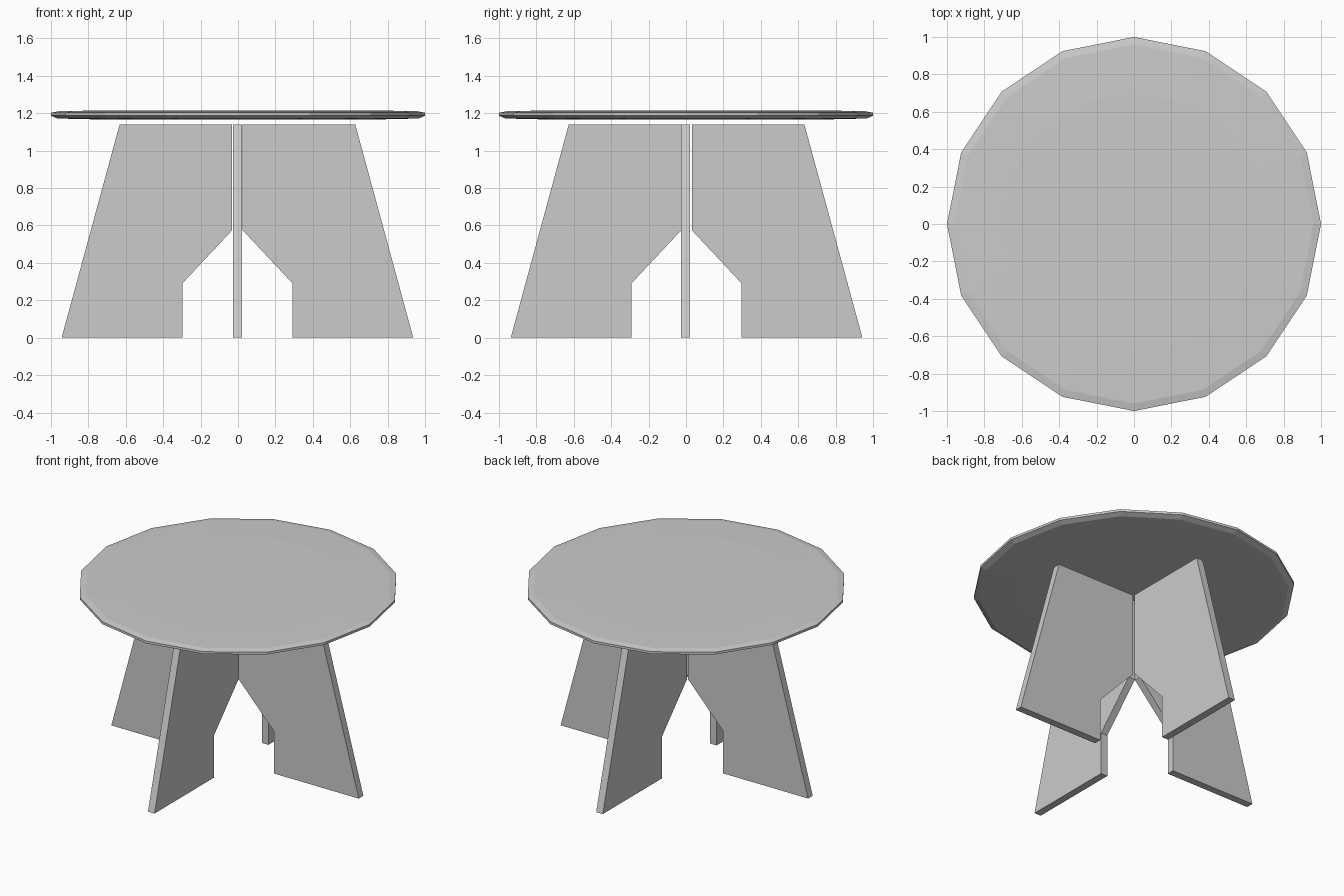
import bpy, bmesh, math

if "Cube" in bpy.data.objects:
    bpy.data.objects.remove(bpy.data.objects["Cube"])

grey = bpy.data.materials.new("light grey")
grey.diffuse_color = (0.6, 0.6, 0.6, 1)
grey.use_nodes = True
grey.node_tree.nodes["Principled BSDF"].inputs["Base Color"].default_value = grey.diffuse_color


def finish(bm, name):
    bmesh.ops.recalc_face_normals(bm, faces=bm.faces[:])
    me = bpy.data.meshes.new(name)
    bm.to_mesh(me)
    bm.free()
    me.materials.append(grey)
    ob = bpy.data.objects.new(name, me)
    bpy.context.collection.objects.link(ob)
    return ob


# Tabletop: thin 16-sided disc with softened rim
bm = bmesh.new()
N = 16
rings = []
for r, z in [(0.70, 1.166), (0.965, 1.172), (1.0, 1.187),
             (1.0, 1.203), (0.96, 1.211), (0.70, 1.216)]:
    rings.append([bm.verts.new((r * math.cos(2 * math.pi * i / N),
                                r * math.sin(2 * math.pi * i / N), z)) for i in range(N)])
for a, b in zip(rings, rings[1:]):
    for i in range(N):
        j = (i + 1) % N
        bm.faces.new((a[i], a[j], b[j], b[i]))
bm.faces.new(rings[0])
bm.faces.new(rings[-1])
finish(bm, "tabletop")

# Four notched panel legs around an open centre
profile = [(0.94, 0), (0.295, 0), (0.295, 0.29), (0.028, 0.575), (0.028, 1.14), (0.63, 1.14)]
half = 0.025
for k, name in enumerate(["right_leg", "back_leg", "left_leg", "front_leg"]):
    bm = bmesh.new()
    sides = [[bm.verts.new((x, y, z)) for x, z in profile] for y in (-half, half)]
    bm.faces.new(sides[0])
    bm.faces.new(sides[1])
    n = len(profile)
    for i in range(n):
        j = (i + 1) % n
        bm.faces.new((sides[0][i], sides[0][j], sides[1][j], sides[1][i]))
    leg = finish(bm, name)
    leg.rotation_euler.z = k * math.pi / 2
    leg.location = (-0.003, -0.003 if k % 2 == 0 else 0.003, 0)
